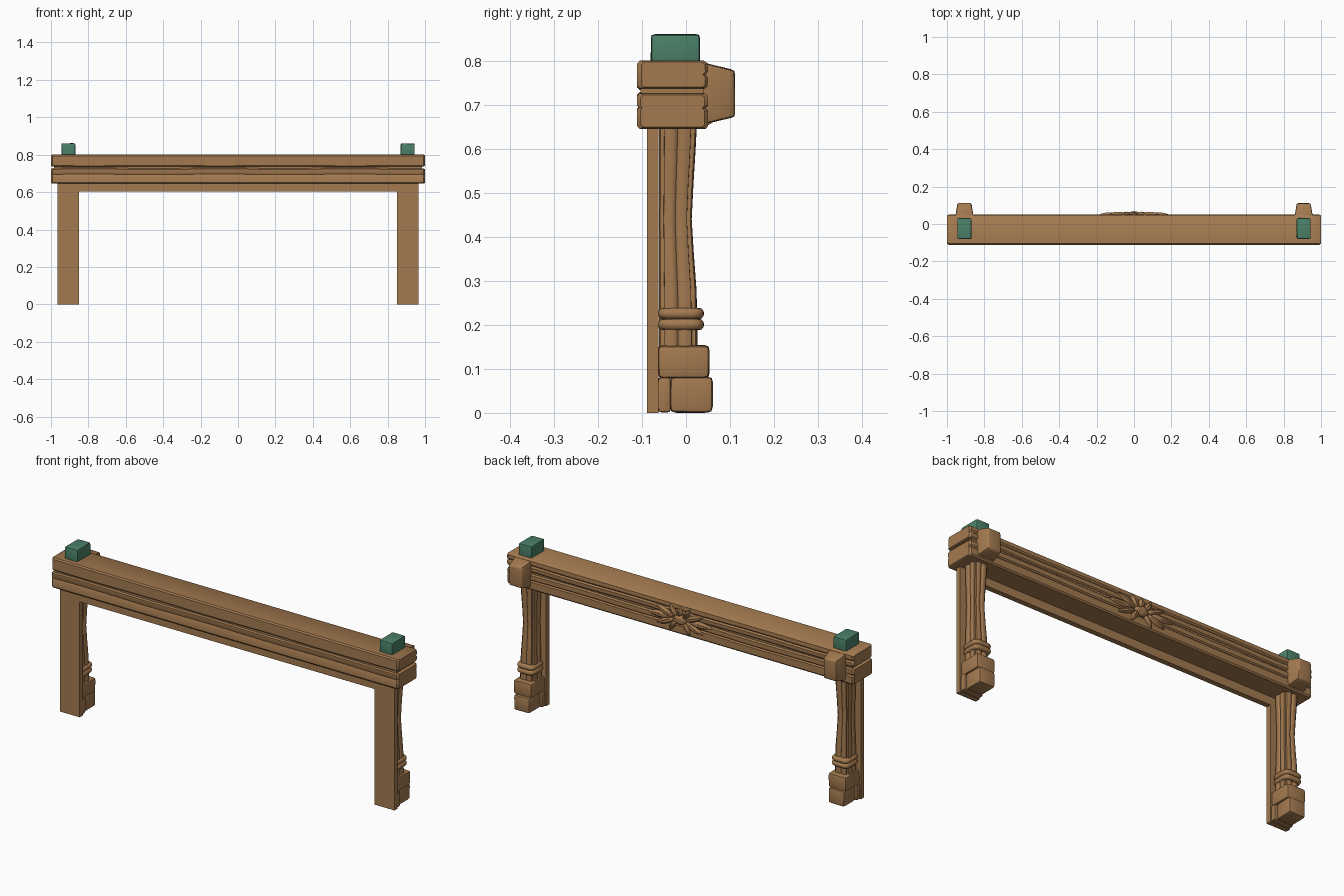
import bpy, bmesh, math, random
from mathutils import Matrix, Vector

if "Cube" in bpy.data.objects:
    bpy.data.objects.remove(bpy.data.objects["Cube"])

random.seed(4)


def material(name, color):
    m = bpy.data.materials.new(name)
    m.diffuse_color = (*color, 1)
    m.use_nodes = True
    m.node_tree.nodes["Principled BSDF"].inputs["Base Color"].default_value = m.diffuse_color
    return m


WOOD = material("warm wood", (0.37, 0.195, 0.08))
GREEN = material("jade green", (0.07, 0.22, 0.14))


def finish(name, bm, mat=WOOD, angle=35):
    bmesh.ops.recalc_face_normals(bm, faces=bm.faces)
    me = bpy.data.meshes.new(name)
    bm.to_mesh(me)
    bm.free()
    me.materials.append(mat)
    ob = bpy.data.objects.new(name, me)
    bpy.context.collection.objects.link(ob)
    bpy.ops.object.select_all(action='DESELECT')
    ob.select_set(True)
    bpy.context.view_layer.objects.active = ob
    bpy.ops.object.shade_smooth_by_angle(angle=math.radians(angle))
    return ob


def loft(name, rings, mat=WOOD, angle=35):
    """Skin a list of equally long closed point rings and cap both ends."""
    bm = bmesh.new()
    vs = [[bm.verts.new(p) for p in r] for r in rings]
    n = len(vs[0])
    for a, b in zip(vs, vs[1:]):
        for i in range(n):
            bm.faces.new((a[i], a[(i + 1) % n], b[(i + 1) % n], b[i]))
    bm.faces.new(vs[0])
    bm.faces.new(vs[-1])
    return finish(name, bm, mat, angle)


def block(name, x, y, z, bevel=0.0, mat=WOOD, taper_y=None, jitter=0.0, segs=2):
    """Box from min/max pairs; taper_y shrinks the +y end in x and z."""
    bm = bmesh.new()
    bmesh.ops.create_cube(bm, size=1)
    for v in bm.verts:
        c = v.co.copy()
        k = taper_y if taper_y and c.y > 0 else 1
        v.co = [(lo + hi) / 2 + f * (hi - lo) + random.uniform(-jitter, jitter)
                for (lo, hi), f in zip((x, y, z), (c.x * k, c.y, c.z * k))]
    if bevel:
        bmesh.ops.bevel(bm, geom=bm.edges[:], offset=bevel, segments=segs,
                        profile=0.6, affect='EDGES')
    return finish(name, bm, mat, 50)


def plank(name, profile, length=1.0, steps=28):
    """Hewn plank: a (y, z) profile run along x with softened ends."""
    cy = sum(p[0] for p in profile) / len(profile)
    cz = sum(p[1] for p in profile) / len(profile)
    xs = [-length, -length + 0.008]
    xs += [-0.96 + 1.92 * i / steps for i in range(steps + 1)]
    xs += [length - 0.008, length]
    rings = []
    for i, x in enumerate(xs):
        s = 0.9 if i in (0, len(xs) - 1) else 1.0
        w = 0.0015 * math.sin(x * 9 + cz * 40)
        rings.append([(x, cy + (y - cy) * s, cz + (z - cz) * s + (w if 0.66 < z < 0.79 else 0))
                      for y, z in profile])
    return loft(name, rings)


# Main beam: two stacked planks around a recessed core
plank("beam_upper_plank", [(-0.105, 0.736), (-0.111, 0.742), (-0.111, 0.794), (-0.105, 0.801),
                           (0.040, 0.801), (0.049, 0.795), (0.050, 0.775), (0.044, 0.768),
                           (0.050, 0.760), (0.049, 0.742), (0.043, 0.736)])
plank("beam_lower_plank", [(-0.105, 0.645), (-0.111, 0.652), (-0.111, 0.690), (-0.108, 0.695),
                           (-0.111, 0.700), (-0.111, 0.722), (-0.105, 0.728), (0.043, 0.728),
                           (0.050, 0.722), (0.050, 0.700), (0.044, 0.694), (0.050, 0.688),
                           (0.050, 0.652), (0.044, 0.645)])
block("beam_core", (-0.985, 0.985), (-0.103, 0.041), (0.70, 0.76))

# Thin front frame under the beam
block("frame_header", (-0.85, 0.85), (-0.089, -0.062), (0.602, 0.65))


def column_ring(cx, z, hx, y0, y1, flute):
    """Rounded-square outline with vertical flutes."""
    cy, hy, pts = (y0 + y1) / 2, (y1 - y0) / 2, []
    for i in range(48):
        t = 2 * math.pi * i / 48
        c, s = math.cos(t), math.sin(t)
        r = (abs(c) ** 4 + abs(s) ** 4) ** -0.25
        r *= 1 - flute * max(0, math.cos(8 * t)) ** 3
        pts.append((cx + hx * r * c, cy + hy * r * s, z))
    return pts


for side, tag in ((-1, "left"), (1, "right")):
    cx = side * 0.907
    block(tag + "_frame_post", (cx - 0.057, cx + 0.057), (-0.089, -0.062), (0, 0.65))

    # Fluted, waisted column
    spec = [(0.14, 0.044, 0.026), (0.20, 0.043, 0.026), (0.28, 0.041, 0.024), (0.36, 0.037, 0.018),
            (0.44, 0.034, 0.013), (0.52, 0.037, 0.017), (0.60, 0.041, 0.022), (0.66, 0.043, 0.025)]
    loft(tag + "_column", [column_ring(cx, z, hx, -0.062, y1, 0.16) for z, hx, y1 in spec], angle=45)

    # Two rounded collar rings
    for k, zc in enumerate((0.201, 0.226)):
        rings = []
        for j in range(7):
            a = math.pi * (j / 6 - 0.5)
            d = 0.010 * (1 - math.cos(a))
            rings.append(column_ring(cx, zc + 0.0125 * math.sin(a), 0.051 - d,
                                     -0.064 + d, 0.041 - d, 0))
        loft(f"{tag}_collar_{k + 1}", rings, angle=60)

    # Base block and split foot
    block(tag + "_base_block", (cx - 0.052, cx + 0.052), (-0.064, 0.053), (0.079, 0.154), 0.013, jitter=0.001)
    block(tag + "_foot_rear", (cx - 0.054, cx + 0.054), (-0.064, -0.034), (0.001, 0.081), 0.009)
    block(tag + "_foot_toe", (cx - 0.046, cx + 0.046), (-0.036, 0.061), (0.001, 0.082), 0.014, jitter=0.001)

    # Tapered boss on the back of the beam and green cap on top
    block(tag + "_beam_boss", (cx - 0.050, cx + 0.050), (0.03, 0.111), (0.654, 0.798), 0.009,
          taper_y=0.74, jitter=0.001)
    block(tag + "_green_cap", (cx - 0.037, cx + 0.037), (-0.080, 0.031), (0.79, 0.861), 0.009, GREEN, jitter=0.001)


# Carved leaf ornament in the middle of the back
def leaf(name, x, z, length, width, angle, depth):
    bm = bmesh.new()
    bmesh.ops.create_uvsphere(bm, u_segments=12, v_segments=8, radius=1)
    for v in bm.verts:
        c = v.co
        point = 1 - 0.45 * max(0, c.x)
        crease = 0.25 * max(0, 1 - abs(c.z) * 4)
        v.co = Vector((c.x * length, c.y * depth * (1 - crease), c.z * width * point))
    bm.transform(Matrix.Translation((x, 0.049, z)) @ Matrix.Rotation(-angle, 4, 'Y'))
    return finish(name, bm, WOOD, 50)


for side, tag in ((-1, "left"), (1, "right")):
    for k, (x, z, l, w, a, d) in enumerate(((0.12, 0.722, 0.068, 0.016, 0, 0.014),
                                            (0.085, 0.747, 0.055, 0.015, 0.4, 0.017),
                                            (0.085, 0.695, 0.055, 0.015, -0.4, 0.017),
                                            (0.04, 0.758, 0.036, 0.013, 1.0, 0.018),
                                            (0.04, 0.684, 0.036, 0.013, -1.0, 0.018))):
        leaf(f"{tag}_carved_leaf_{k + 1}", side * x, z, l, w, a if side > 0 else math.pi - a, d)
leaf("carved_center_bud", 0, 0.722, 0.042, 0.026, 0, 0.021)
leaf("carved_top_bud", 0, 0.762, 0.026, 0.014, math.pi / 2, 0.018)
